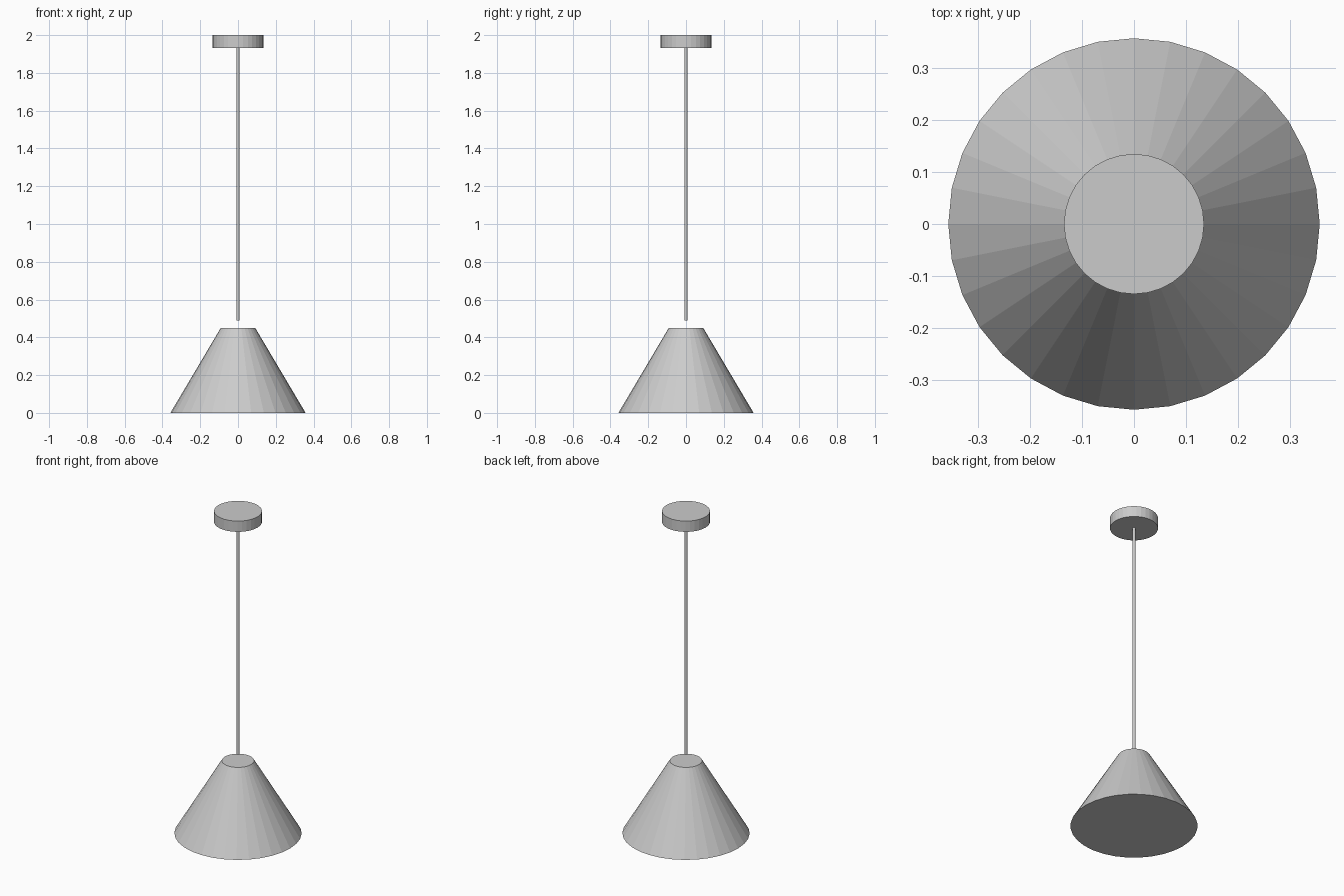
import bpy

# Remove the default cube
cube = bpy.data.objects.get("Cube")
if cube:
    bpy.data.objects.remove(cube, do_unlink=True)

# Single painted-metal grey
grey = bpy.data.materials.new("light_grey")
grey.use_nodes = True
colour = (0.6, 0.6, 0.6, 1.0)
grey.diffuse_color = colour
grey.node_tree.nodes["Principled BSDF"].inputs["Base Color"].default_value = colour


def frustum(name, bottom_radius, top_radius, z_bottom, z_top, sides=32):
    """Closed, flat-shaded round part standing between two heights."""
    bpy.ops.mesh.primitive_cone_add(
        vertices=sides, radius1=bottom_radius, radius2=top_radius,
        depth=z_top - z_bottom, location=(0, 0, (z_bottom + z_top) / 2))
    part = bpy.context.object
    part.name = part.data.name = name
    part.data.materials.append(grey)
    return part


# Conical shade, closed at both ends
frustum("lamp_shade", 0.358, 0.091, 0.0, 0.45)

# Thin hanging rod, stopping just above the shade
frustum("hanging_rod", 0.009, 0.009, 0.49, 1.94, sides=16)

# Ceiling mount disc
frustum("ceiling_mount", 0.135, 0.135, 1.933, 2.0)
